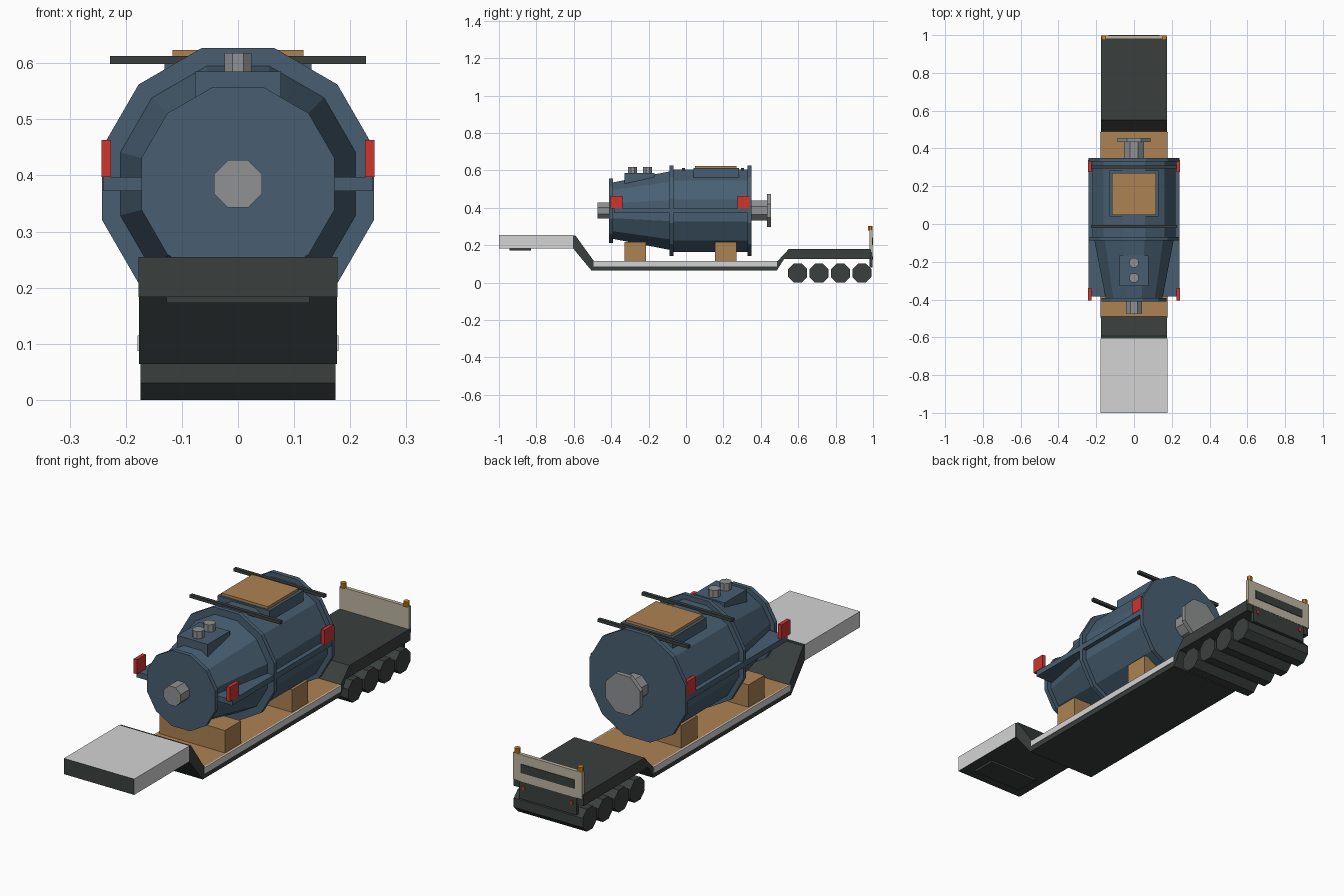
import bpy, bmesh, math
from mathutils import Matrix, Vector

if "Cube" in bpy.data.objects:
    bpy.data.objects.remove(bpy.data.objects["Cube"])


def mat(name, r, g, b):
    m = bpy.data.materials.new(name)
    lin = [((c / 255 + 0.055) / 1.055) ** 2.4 for c in (r, g, b)]
    m.diffuse_color = (*lin, 1)
    m.use_nodes = True
    m.node_tree.nodes["Principled BSDF"].inputs["Base Color"].default_value = m.diffuse_color
    return m


BLUE = mat("steel blue", 72, 95, 114)
DARK = mat("charcoal", 58, 64, 63)
LIGHT = mat("light grey", 212, 212, 212)
WOOD = mat("timber", 172, 130, 82)
METAL = mat("mid grey", 143, 145, 146)
RED = mat("red", 205, 54, 47)
CREAM = mat("cream", 190, 182, 162)
AMBER = mat("amber", 205, 135, 30)


def finish(name, bm, *mats):
    bmesh.ops.recalc_face_normals(bm, faces=bm.faces)
    me = bpy.data.meshes.new(name)
    bm.to_mesh(me)
    bm.free()
    for m in mats:
        me.materials.append(m)
    ob = bpy.data.objects.new(name, me)
    bpy.context.collection.objects.link(ob)
    return ob


def box(name, x, y, z, m):
    """Box from (min, max) ranges on each axis."""
    bm = bmesh.new()
    bmesh.ops.create_cube(bm, size=1)
    for v in bm.verts:
        v.co = Vector([(r[0] + r[1]) / 2 + c * (r[1] - r[0])
                       for c, r in zip(v.co, (x, y, z))])
    return finish(name, bm, m)


def sides(name, x, y, z, m):
    """Pair of boxes mirrored across x = 0."""
    box(name + "_right", x, y, z, m)
    box(name + "_left", (-x[1], -x[0]), y, z, m)


def profile(name, pts, half, m):
    """Side profile in (y, z) extruded across the width."""
    bm = bmesh.new()
    f = bm.faces.new([bm.verts.new((-half, y, z)) for y, z in pts])
    ext = bmesh.ops.extrude_face_region(bm, geom=[f])["geom"]
    for v in ext:
        if isinstance(v, bmesh.types.BMVert):
            v.co.x = half
    return finish(name, bm, m)


def prism(name, n, a0, a1, length, centre, axis, m):
    """Flat-sided prism or cone; a0 and a1 are the flat-to-centre distances."""
    bm = bmesh.new()
    k = 1 / math.cos(math.pi / n)
    bmesh.ops.create_cone(bm, cap_ends=True, segments=n, radius1=a0 * k,
                          radius2=a1 * k, depth=length)
    rot = Matrix.Rotation(math.pi / n, 4, 'Z')
    if axis == 'Y':
        rot = Matrix.Rotation(-math.pi / 2, 4, 'X') @ rot
    elif axis == 'X':
        rot = Matrix.Rotation(math.pi / 2, 4, 'Y') @ rot
    bmesh.ops.transform(bm, matrix=Matrix.Translation(centre) @ rot, verts=bm.verts)
    return finish(name, bm, m)


def along(name, n, a0, a1, y0, y1, z, m):
    return prism(name, n, a0, a1, y1 - y0, (0, (y0 + y1) / 2, z), 'Y', m)


# Trailer chassis: neck, low bed and raised rear deck
profile("chassis", [(-0.61, 0.253), (-0.592, 0.253), (-0.49, 0.112), (0.487, 0.112),
                    (0.55, 0.18), (0.99, 0.18), (0.99, 0.127), (0.525, 0.127),
                    (0.485, 0.064), (-0.505, 0.064), (-0.605, 0.185)], 0.176, DARK)

# Front deck: light top and sides, dark ends and underside
deck = box("front_deck", (-0.177, 0.177), (-1, -0.605), (0.183, 0.255), LIGHT)
deck.data.materials.append(DARK)
for p in deck.data.polygons:
    p.material_index = int(abs(p.normal.y) > 0.5 or p.normal.z < -0.5)
box("coupling_plate", (-0.127, 0.127), (-0.945, -0.83), (0.173, 0.184), DARK)

# Low bed floor, side rails and cradles
box("bed_floor", (-0.174, 0.174), (-0.49, 0.49), (0.1, 0.115), WOOD)
sides("bed_rail", (0.172, 0.179), (-0.495, 0.487), (0.087, 0.115), LIGHT)
for i, y in enumerate((-0.272, 0.212)):
    box(f"cradle_{i}", (-0.165, 0.165), (y - 0.058, y + 0.058), (0.114, 0.217), WOOD)

# Wheels
for i in range(4):
    y = 0.597 + i * 0.1145
    prism(f"wheel_{i}", 8, 0.051, 0.051, 0.348, (0, y, 0.051), 'X', DARK)

# Rear panel, sign board and lamps
box("rear_panel", (-0.145, 0.145), (0.98, 0.996), (0.08, 0.178), DARK)
box("sign_board", (-0.175, 0.175), (0.98, 0.997), (0.16, 0.282), CREAM)
box("sign_stripe", (-0.135, 0.135), (0.994, 1.0), (0.2, 0.24), DARK)
sides("tail_lamp", (0.115, 0.127), (0.994, 1.0), (0.125, 0.14), RED)
for s in (-1, 1):
    prism("beacon", 8, 0.012, 0.012, 0.024, (s * 0.159, 0.986, 0.292), 'Z', AMBER)

# Vessel: cone, barrel and flanges
ZC = 0.385
along("vessel_cone", 12, 0.15, 0.211, -0.395, -0.08, ZC, BLUE)
along("vessel_barrel", 12, 0.22, 0.22, -0.08, 0.34, ZC, BLUE)
along("front_flange", 12, 0.172, 0.172, -0.411, -0.391, ZC, BLUE)
along("middle_flange", 12, 0.242, 0.242, -0.087, -0.068, ZC, BLUE)
along("rear_flange", 12, 0.242, 0.242, 0.33, 0.35, ZC, BLUE)
box("side_fins", (-0.241, 0.241), (-0.385, 0.34), (0.372, 0.397), BLUE)

# Nozzles at both ends
along("front_nozzle", 8, 0.0425, 0.0425, -0.474, -0.4, ZC, METAL)
along("rear_nozzle", 8, 0.053, 0.053, 0.34, 0.44, ZC, METAL)
along("rear_nozzle_flange", 8, 0.088, 0.088, 0.434, 0.455, ZC, METAL)

# Top hatch with timber cover
box("hatch_frame", (-0.131, 0.131), (0.04, 0.283), (0.56, 0.612), BLUE)
box("hatch_cover", (-0.117, 0.117), (0.048, 0.27), (0.6, 0.624), WOOD)

# Cross bars over the barrel
for i, y in enumerate((-0.014, 0.302)):
    box(f"cross_bar_{i}", (-0.228, 0.228), (y - 0.008, y + 0.008), (0.599, 0.613), DARK)

# Valve box with two ports
box("valve_box", (-0.077, 0.077), (-0.328, -0.168), (0.49, 0.585), BLUE)
for i, y in enumerate((-0.285, -0.205)):
    prism(f"valve_port_{i}", 8, 0.024, 0.024, 0.04, (0, y, 0.598), 'Z', METAL)

# Red warning boards
for part, y in (("front", -0.372), ("rear", 0.307)):
    sides(f"{part}_marker", (0.226, 0.243), (y - 0.032, y + 0.032), (0.397, 0.463), RED)
